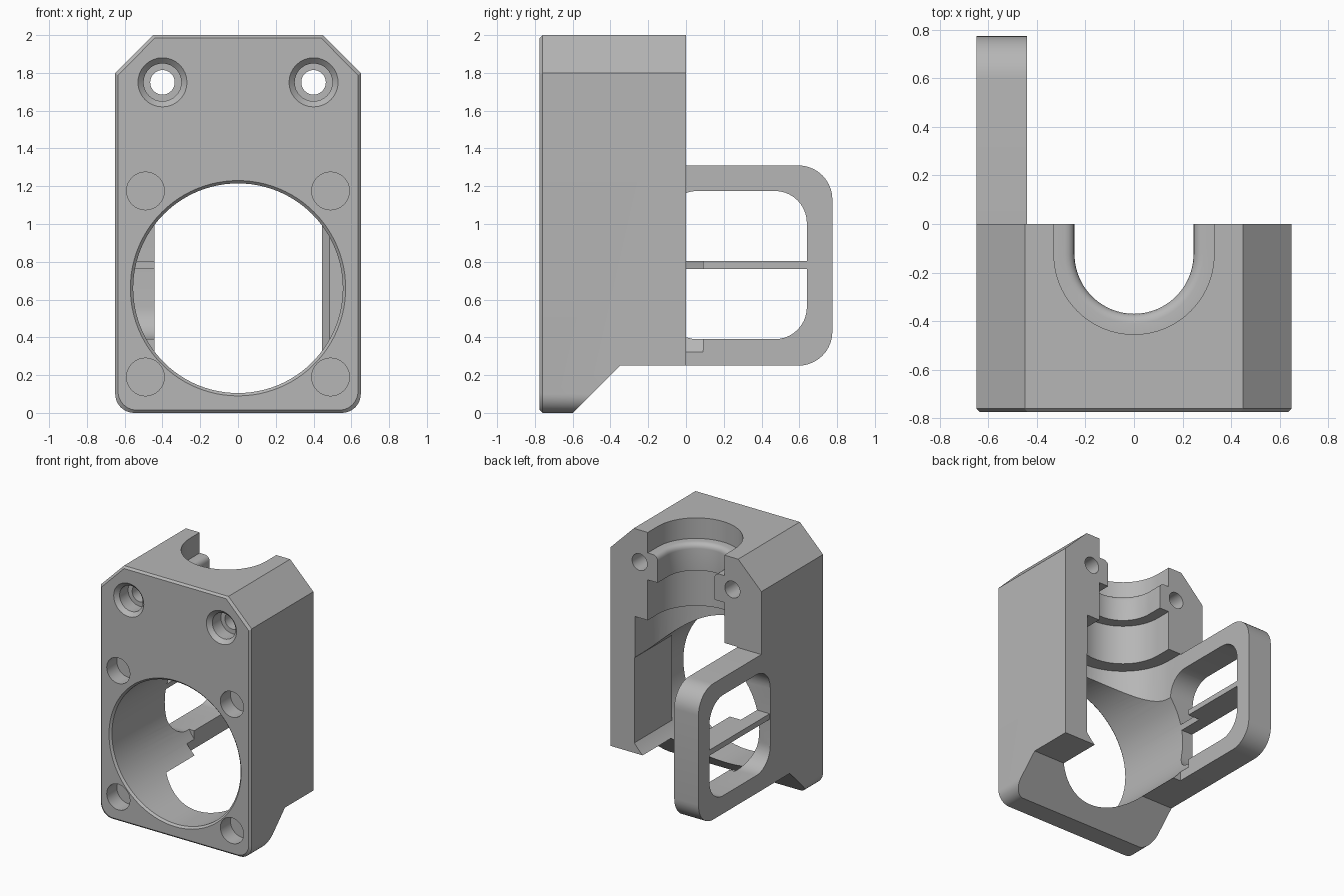
import bpy, bmesh
from math import sin, cos, pi

cube = bpy.data.objects.get("Cube")
if cube:
    bpy.data.objects.remove(cube, do_unlink=True)

grey = bpy.data.materials.new("plain grey")
grey.use_nodes = True
colour = (0.47, 0.47, 0.47, 1)
grey.diffuse_color = colour
grey.node_tree.nodes["Principled BSDF"].inputs["Base Color"].default_value = colour


def loft(name, rings):
    """Closed solid through rings of equal point count."""
    bm = bmesh.new()
    loops = [[bm.verts.new(p) for p in ring] for ring in rings]
    n = len(loops[0])
    for a, b in zip(loops, loops[1:]):
        for i in range(n):
            j = (i + 1) % n
            bm.faces.new((a[i], a[j], b[j], b[i]))
    bm.faces.new(loops[0])
    bm.faces.new(loops[-1])
    bmesh.ops.recalc_face_normals(bm, faces=bm.faces)
    mesh = bpy.data.meshes.new(name)
    bm.to_mesh(mesh)
    bm.free()
    mesh.materials.append(grey)
    ob = bpy.data.objects.new(name, mesh)
    bpy.context.collection.objects.link(ob)
    return ob


def arc(cx, cy, r, start, end, steps):
    return [(cx + r * cos(start + (end - start) * i / steps),
             cy + r * sin(start + (end - start) * i / steps)) for i in range(steps + 1)]


def rounded_rect(a0, b0, a1, b1, r):
    corners = [(a1 - r, b1 - r), (a0 + r, b1 - r), (a0 + r, b0 + r), (a1 - r, b0 + r)]
    pts = []
    for k, (a, b) in enumerate(corners):
        pts += arc(a, b, r, k * pi / 2, (k + 1) * pi / 2, 10)
    return pts


def along_x(name, pts, x0, x1):
    return loft(name, [[(x, y, z) for y, z in pts] for x in (x0, x1)])


def bore_y(name, x, z, profile, steps=32):
    """Round cutter along y; profile lists (radius, y)."""
    return loft(name, [[(px, y, pz) for px, pz in arc(x, z, r, 0, 2 * pi, steps)[:-1]]
                       for r, y in profile])


def combine(target, tool, operation):
    tool.hide_render = True
    mod = target.modifiers.new("combine", "BOOLEAN")
    mod.operation = operation
    mod.solver = "EXACT"
    mod.object = tool
    bpy.context.view_layer.objects.active = target
    bpy.ops.object.modifier_apply(modifier=mod.name)
    bpy.data.objects.remove(tool, do_unlink=True)


# Main block: clipped top, rounded bottom, bevelled front rim
outline = [(0.65, 1.8), (0.45, 2), (-0.45, 2), (-0.65, 1.8)]
outline += arc(-0.55, 0.1, 0.1, pi, 1.5 * pi, 10) + arc(0.55, 0.1, 0.1, -pi / 2, 0, 10)
rim = [(x * 0.977, 1 + (z - 1) * 0.985) for x, z in outline]
body = loft("mount_body", [[(x, -0.775, z) for x, z in rim],
                           [(x, -0.76, z) for x, z in outline],
                           [(x, 0, z) for x, z in outline]])

# Sloped relief under the back
combine(body, along_x("relief", [(-0.7, -0.1), (-0.35, 0.25), (0.2, 0.25), (0.2, -0.1)],
                      -1, 1), "DIFFERENCE")

# Side arm with its window and crossbar
frame = [(-0.3, 0.25)] + arc(0.595, 0.43, 0.18, -pi / 2, 0, 10)
frame += arc(0.595, 1.13, 0.18, 0, pi / 2, 10) + [(-0.3, 1.31)]
combine(body, along_x("arm", frame, -0.65, -0.441), "UNION")
combine(body, along_x("window", rounded_rect(-0.11, 0.39, 0.64, 1.175, 0.17), -0.8, -0.43),
        "DIFFERENCE")
combine(body, along_x("crossbar", [(-0.2, 0.762), (0.7, 0.762), (0.7, 0.805), (-0.2, 0.805)],
                      -0.645, -0.441), "UNION")

# Large front bore
combine(body, bore_y("front_bore", 0, 0.66,
                     [(0.585, -0.79), (0.555, -0.76), (0.555, 0.09)], 96), "DIFFERENCE")

# Stepped vertical slot, open at the back, with a rounded lip
levels = [(0.33, 2.1), (0.33, 1.84), (0.285, 1.84)]
levels += [(0.285 - 0.04 * sin(a), 1.80 + 0.04 * cos(a)) for a in (pi / 8, pi / 4, pi * 3 / 8)]
levels += [(0.245, 1.80), (0.245, 1.63), (0.33, 1.63), (0.33, 1.315), (0.44, 1.315), (0.44, 0.66)]
slot = []
for r, z in levels:
    shape = [(r, 0.02)] + arc(0, -0.125, r, 0, -pi, 40) + [(-r, 0.02)]
    slot.append([(x, y, z) for x, y in shape])
combine(body, loft("slot", slot), "DIFFERENCE")

# Flat cheek inside the bore, opposite the arm
cheek = [(0.6, -0.5), (0.485, -0.5), (0.445, -0.46), (0.445, 0), (0.6, 0)]
combine(body, loft("cheek", [[(x, y, z) for x, y in cheek] for z in (0.29, 1.03)]), "UNION")

# Screw holes with counterbores, and round blind pockets
for side in (-1, 1):
    combine(body, bore_y("screw_hole", side * 0.4, 1.75,
                         [(0.145, -0.79), (0.1, -0.745), (0.1, -0.64), (0.065, -0.64),
                          (0.065, 0.1)]), "DIFFERENCE")
    for z in (0.19, 1.175):
        combine(body, bore_y("pocket", side * 0.49, z, [(0.1, -0.8), (0.1, -0.65)]),
                "DIFFERENCE")

body.data.materials.clear()
body.data.materials.append(grey)
for face in body.data.polygons:
    face.material_index = 0
bpy.ops.object.select_all(action="DESELECT")
body.select_set(True)
bpy.context.view_layer.objects.active = body
bpy.ops.object.shade_smooth_by_angle(angle=pi / 7)
